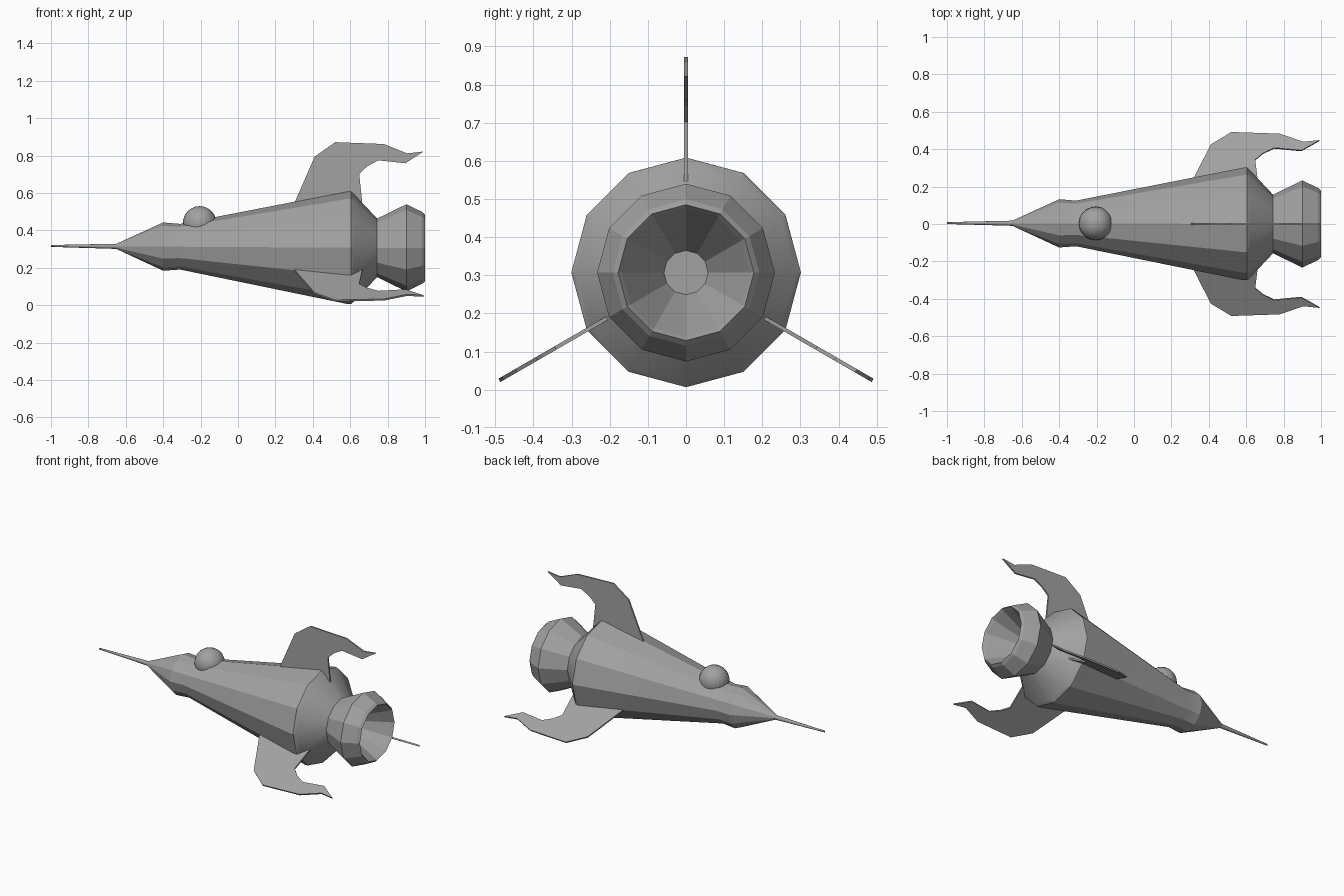
import bpy, bmesh, math
from mathutils import Matrix, Vector

cube = bpy.data.objects.get("Cube")
if cube:
    bpy.data.objects.remove(cube)

AXIS_Z = 0.307
SIDES = 12

grey = bpy.data.materials.new("hull grey")
grey.use_nodes = True
grey.diffuse_color = (0.36, 0.36, 0.36, 1)
grey.node_tree.nodes["Principled BSDF"].inputs["Base Color"].default_value = grey.diffuse_color


def finish(name, bm, smooth=None):
    """Turn a bmesh into a named object with the hull material."""
    bmesh.ops.recalc_face_normals(bm, faces=bm.faces)
    mesh = bpy.data.meshes.new(name)
    bm.to_mesh(mesh)
    bm.free()
    mesh.materials.append(grey)
    obj = bpy.data.objects.new(name, mesh)
    bpy.context.collection.objects.link(obj)
    if smooth:
        bpy.ops.object.select_all(action="DESELECT")
        obj.select_set(True)
        bpy.context.view_layer.objects.active = obj
        bpy.ops.object.shade_smooth_by_angle(angle=math.radians(smooth))
    return obj


def lathe(name, profile, cap_start=True, cap_end=True, smooth=None):
    """Revolve (x, radius) pairs around the long axis, which rises a little to the nose."""
    bm = bmesh.new()
    rings = []
    for x, r in profile:
        lift = 0.006 * (0.7 - min(x, 0.7))
        ring = []
        for i in range(SIDES):
            a = math.tau * i / SIDES
            ring.append(bm.verts.new((x, r * math.sin(a) + lift / 2, AXIS_Z + lift + r * math.cos(a))))
        rings.append(ring)
    for a, b in zip(rings, rings[1:]):
        for i in range(SIDES):
            j = (i + 1) % SIDES
            bm.faces.new((a[i], a[j], b[j], b[i]))
    if cap_start:
        bm.faces.new(rings[0])
    if cap_end:
        bm.faces.new(rings[-1])
    return finish(name, bm, smooth)


# Hull with a softened shoulder, and the nose spike
lathe("hull", [(-0.65, 0.014), (-0.40, 0.129), (-0.31, 0.122), (0.585, 0.301),
               (0.605, 0.301), (0.62, 0.288), (0.745, 0.155)], smooth=22)
lathe("nose_spike", [(-1.0, 0.005), (-0.64, 0.014)], smooth=40)

# Engine nozzle: outer shell, rim, then the hollow cone inside
lathe("engine_nozzle", [(0.74, 0.155), (0.90, 0.233), (0.985, 0.192), (1.0, 0.178),
                        (0.985, 0.168), (0.78, 0.058)])

# Canopy bubble
bm = bmesh.new()
bmesh.ops.create_uvsphere(bm, u_segments=20, v_segments=12, radius=0.09,
                          matrix=Matrix.Translation((-0.205, 0.003, 0.44)))
finish("canopy", bm, smooth=16)

# Three swept fins, drawn as (x, distance from the axis)
FIN = [(0.30, 0.236), (0.41, 0.488), (0.52, 0.565), (0.78, 0.555), (0.905, 0.505),
       (0.992, 0.515), (0.895, 0.452), (0.75, 0.468), (0.69, 0.435), (0.648, 0.395),
       (0.665, 0.236)]
THICK = 0.01
for n, name in enumerate(("top_fin", "front_fin", "back_fin")):
    bm = bmesh.new()
    face = bm.faces.new([bm.verts.new((x, -THICK / 2, r)) for x, r in FIN])
    out = bmesh.ops.extrude_face_region(bm, geom=[face])
    bmesh.ops.translate(bm, vec=Vector((0, THICK, 0)),
                        verts=[v for v in out["geom"] if isinstance(v, bmesh.types.BMVert)])
    bm.transform(Matrix.Translation((0, 0, AXIS_Z)) @ Matrix.Rotation(math.tau * n / 3, 4, "X"))
    finish(name, bm)
